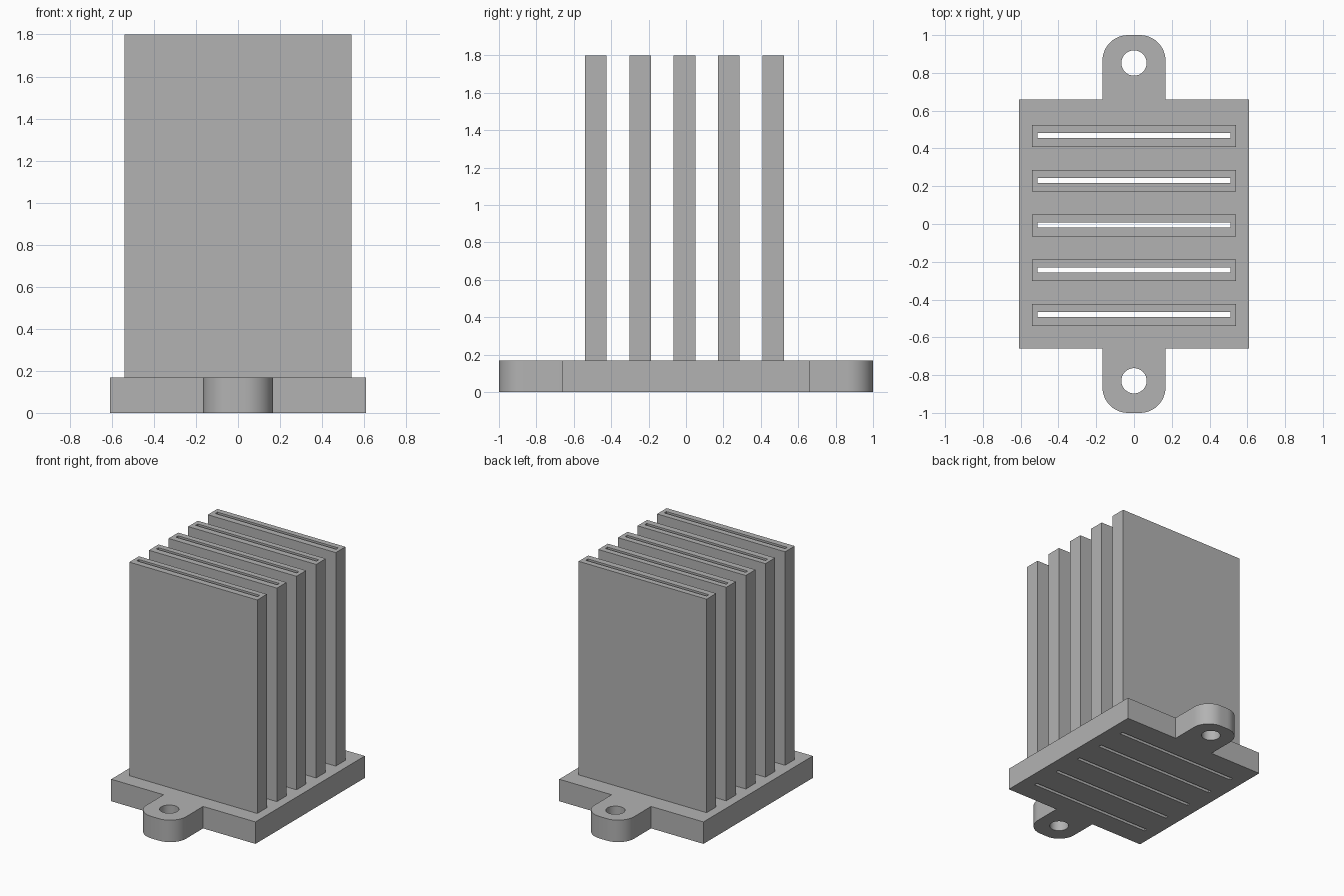
import bpy
import bmesh
from math import cos, sin, pi, radians

if "Cube" in bpy.data.objects:
    bpy.data.objects.remove(bpy.data.objects["Cube"])

PLATE_X, PLATE_Y, PLATE_Z = 0.61, 0.66, 0.168
TAB_X, TAB_R = 0.167, 0.135
FIN_X, FIN_Y, TOP = 0.541, 0.058, 1.8
SLOT_X, SLOT_Y = 0.511, 0.013
HOLE_R = 0.067
FIN_CENTRES = [-0.008 + 0.237 * i for i in range(-2, 3)]

grey = bpy.data.materials.new("metal grey")
grey.use_nodes = True
colour = (0.45, 0.45, 0.45, 1)
grey.diffuse_color = colour
grey.node_tree.nodes["Principled BSDF"].inputs["Base Color"].default_value = colour


def arc(cx, cy, r, start, sweep, steps):
    return [(cx + r * cos(start + sweep * i / steps),
             cy + r * sin(start + sweep * i / steps)) for i in range(steps + 1)]


def rect(hx, hy, cy):
    return [(-hx, cy - hy), (hx, cy - hy), (hx, cy + hy), (-hx, cy + hy)]


def extrude_loops(name, loops, z0, z1):
    """Fill an outline with holes and raise it into a solid."""
    bm = bmesh.new()
    edges = []
    for loop in loops:
        vs = [bm.verts.new((x, y, z0)) for x, y in loop]
        edges += [bm.edges.new((v, vs[i - 1])) for i, v in enumerate(vs)]
    bmesh.ops.triangle_fill(bm, edges=edges, use_beauty=True, use_dissolve=False,
                            normal=(0, 0, 1))
    result = bmesh.ops.extrude_face_region(bm, geom=bm.faces[:], use_keep_orig=True)
    raised = [g for g in result["geom"] if isinstance(g, bmesh.types.BMVert)]
    bmesh.ops.translate(bm, verts=raised, vec=(0, 0, z1 - z0))
    bmesh.ops.recalc_face_normals(bm, faces=bm.faces[:])
    mesh = bpy.data.meshes.new(name)
    bm.to_mesh(mesh)
    bm.free()
    mesh.materials.append(grey)
    obj = bpy.data.objects.new(name, mesh)
    bpy.context.collection.objects.link(obj)
    bpy.ops.object.select_all(action='DESELECT')
    obj.select_set(True)
    bpy.context.view_layer.objects.active = obj
    bpy.ops.object.shade_smooth_by_angle(angle=radians(30))
    return obj


# Base plate with a rounded mounting tab at the back and the front
back = [(PLATE_X, PLATE_Y), (TAB_X, PLATE_Y)]
back += arc(TAB_X - TAB_R, 1 - TAB_R, TAB_R, 0, pi / 2, 12)
back += arc(TAB_R - TAB_X, 1 - TAB_R, TAB_R, pi / 2, pi / 2, 12)
back += [(-TAB_X, PLATE_Y), (-PLATE_X, PLATE_Y)]
outline = back + [(-x, -y) for x, y in back]

# Screw holes and slots run right through the plate
holes = [arc(0, cy, HOLE_R, 0, 2 * pi, 32)[:-1] for cy in (0.852, -0.83)]
slots = [rect(SLOT_X, SLOT_Y, cy + 0.002) for cy in FIN_CENTRES]
extrude_loops("base_plate", [outline] + holes + slots, 0, PLATE_Z)

# Hollow upright fins
for i, (cy, slot) in enumerate(zip(FIN_CENTRES, slots)):
    extrude_loops(f"fin_{i + 1}", [rect(FIN_X, FIN_Y, cy), slot], PLATE_Z, TOP)
